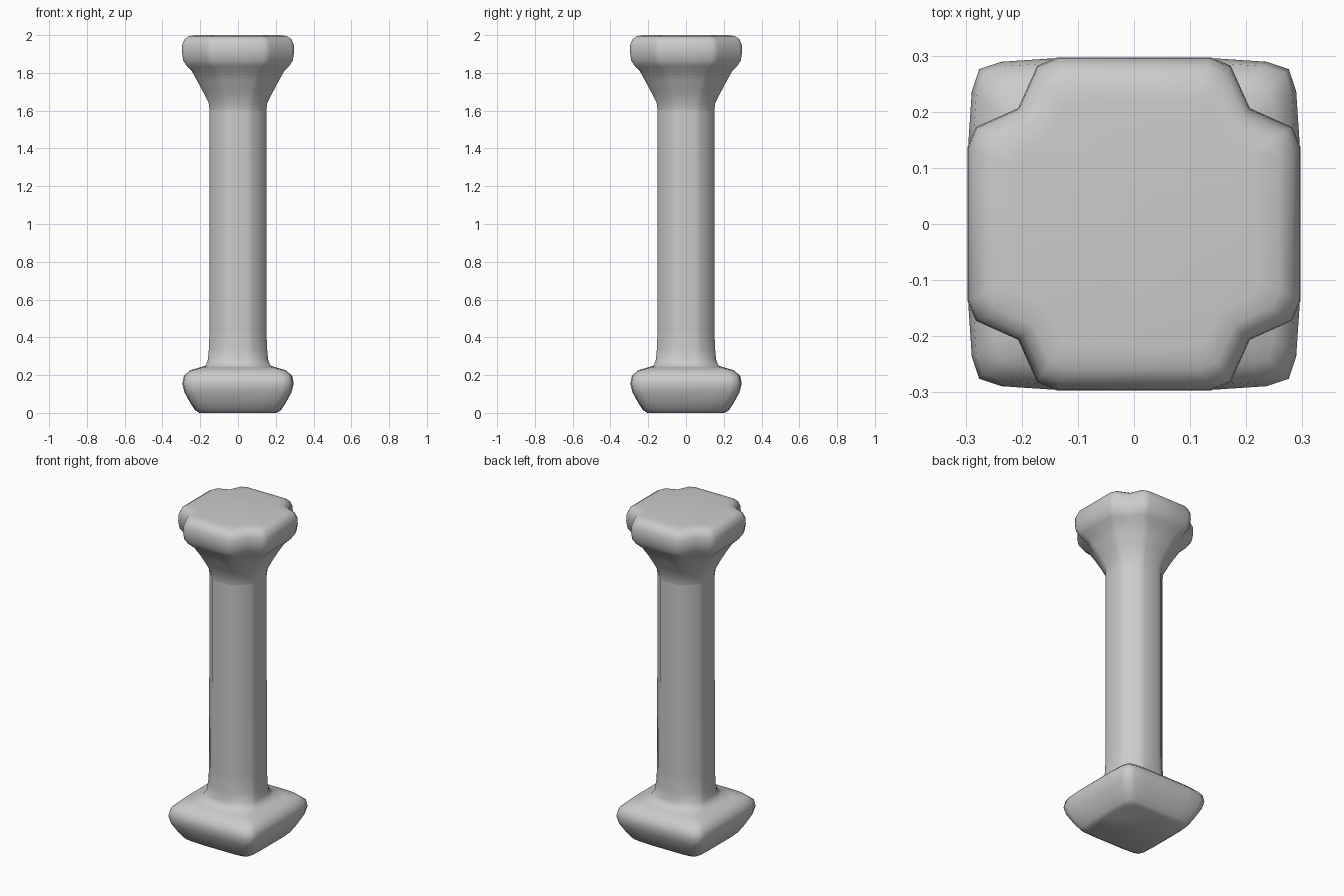
import bpy, bmesh

if "Cube" in bpy.data.objects:
    bpy.data.objects.remove(bpy.data.objects["Cube"])

# Quarter outlines at half-width 1, all with matching point counts
SHAFT = [(1, 0), (1, .33), (.94, .50), (.73, .73), (.50, .94), (.33, 1)]
SQUARE = [(1, 0), (1, .50), (.98, .80), (.935, .935), (.80, .98), (.50, 1)]
CROSS = [(1, 0), (1, .46), (.95, .58), (.695, .695), (.58, .95), (.46, 1)]


def ring(outline, t, r):
    """Blend from the shaft outline to another one and repeat it four times."""
    pts = [((1 - t) * a[0] + t * b[0], (1 - t) * a[1] + t * b[1])
           for a, b in zip(SHAFT, outline)]
    out = []
    for _ in range(4):
        out += [(x * r, y * r) for x, y in pts]
        pts = [(-y, x) for x, y in pts]
    return out


def loft(name, outline, profile, cap_bottom=False, cap_top=False):
    """Profile rows: z, half-width, blend towards outline."""
    bm = bmesh.new()
    rows = [[bm.verts.new((x, y, z)) for x, y in ring(outline, t, r)]
            for z, r, t in profile]
    for lo, hi in zip(rows, rows[1:]):
        n = len(lo)
        for i in range(n):
            j = (i + 1) % n
            bm.faces.new((lo[i], lo[j], hi[j], hi[i]))
    if cap_bottom:
        bm.faces.new(rows[0][::-1])
    if cap_top:
        bm.faces.new(rows[-1])
    me = bpy.data.meshes.new(name)
    bm.to_mesh(me)
    bm.free()
    ob = bpy.data.objects.new(name, me)
    bpy.context.collection.objects.link(ob)
    bpy.ops.object.select_all(action='DESELECT')
    bpy.context.view_layer.objects.active = ob
    ob.select_set(True)
    bpy.ops.object.shade_smooth_by_angle(angle=1.0)
    return ob


# Cushion-like square base that sweeps into the shaft
loft("base", SQUARE, [
    (0.0, .205, 1), (.015, .228, 1), (.06, .257, 1), (.11, .284, 1),
    (.155, .295, 1), (.195, .287, 1), (.225, .255, 1), (.24, .205, .9),
    (.25, .172, .4), (.28, .160, .1), (.34, .154, 0), (.42, .151, 0)],
    cap_bottom=True)

# Soft octagonal shaft
loft("shaft", SHAFT, [(.42, .151, 0), (1.0, .15, 0), (1.60, .15, 0)])

# Flared capital with notched corners
loft("capital", CROSS, [
    (1.60, .15, 0), (1.64, .155, 0), (1.70, .185, .05), (1.76, .217, .2),
    (1.81, .245, .5), (1.835, .27, .85), (1.865, .29, 1), (1.91, .297, 1),
    (1.95, .295, 1), (1.98, .282, 1), (1.995, .258, 1), (2.0, .22, 1)],
    cap_top=True)
